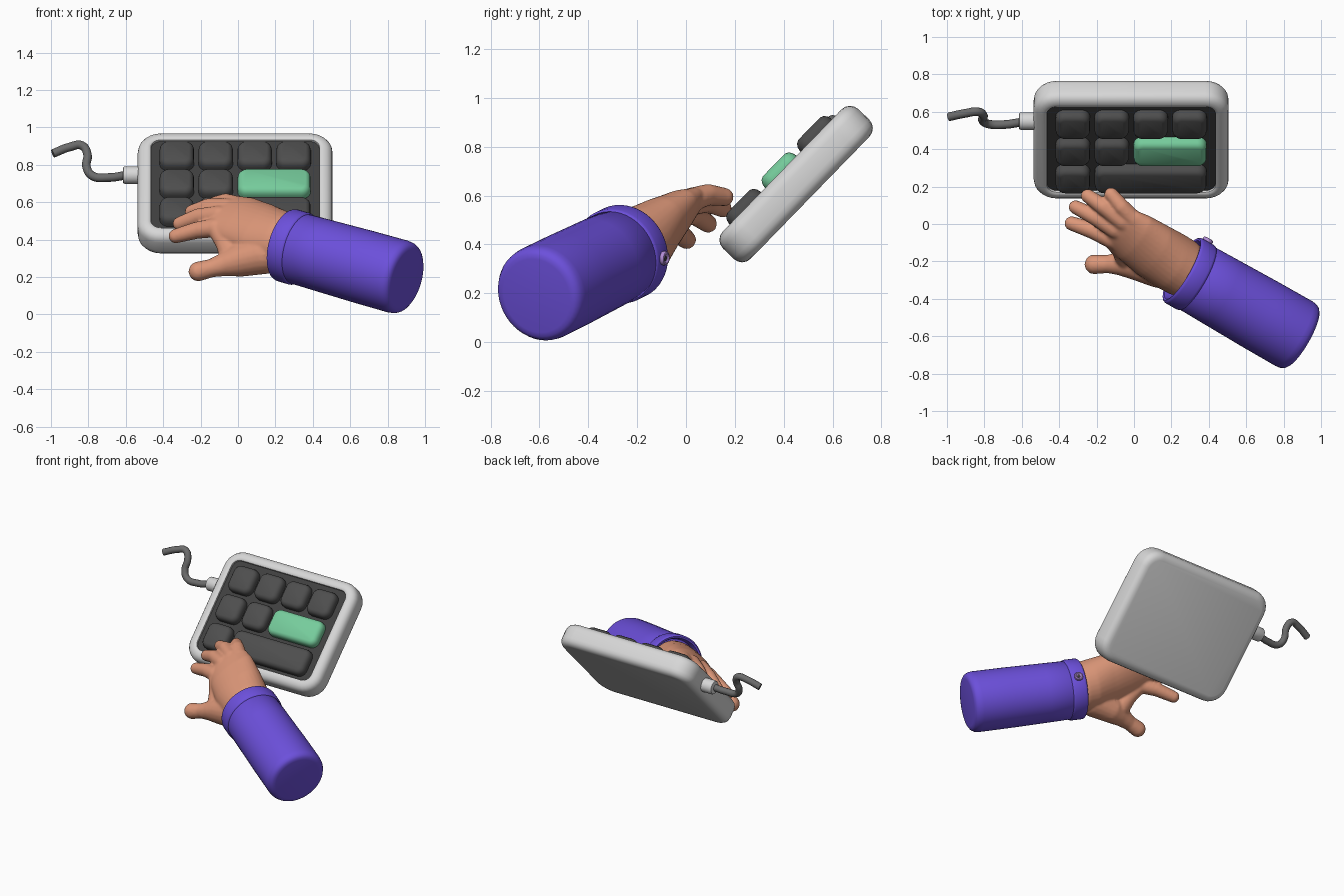
import bpy, bmesh, math
from mathutils import Vector, Matrix

if "Cube" in bpy.data.objects:
    bpy.data.objects.remove(bpy.data.objects["Cube"])

V = Vector


def mat(name, rgb):
    m = bpy.data.materials.new(name)
    m.diffuse_color = (*rgb, 1)
    m.use_nodes = True
    m.node_tree.nodes["Principled BSDF"].inputs["Base Color"].default_value = m.diffuse_color
    return m


WHITE = mat("case_grey", (0.68, 0.68, 0.68))
KEY = mat("key_charcoal", (0.075, 0.075, 0.075))
PANEL = mat("panel_dark", (0.05, 0.05, 0.05))
GREEN = mat("key_green", (0.18, 0.6, 0.33))
SKIN = mat("skin", (0.72, 0.31, 0.19))
PURPLE = mat("sleeve_purple", (0.15, 0.08, 0.71))
CABLE = mat("cable_grey", (0.15, 0.15, 0.15))
LILAC = mat("button_lilac", (0.45, 0.27, 0.68))


def finish(name, bm, material, matrix=None, angle=40):
    bmesh.ops.recalc_face_normals(bm, faces=bm.faces)
    me = bpy.data.meshes.new(name)
    bm.to_mesh(me)
    bm.free()
    if matrix:
        me.transform(matrix)
    for p in me.polygons:
        p.use_smooth = True
    me.set_sharp_from_angle(angle=math.radians(angle))
    me.materials.append(material)
    ob = bpy.data.objects.new(name, me)
    bpy.context.collection.objects.link(ob)
    return ob


def loft(bm, rings):
    """Skin closed rings of points and cap both ends."""
    vr = [[bm.verts.new(p) for p in ring] for ring in rings]
    n = len(vr[0])
    for a, b in zip(vr, vr[1:]):
        for i in range(n):
            bm.faces.new((a[i], a[(i + 1) % n], b[(i + 1) % n], b[i]))
    bm.faces.new(vr[0][::-1])
    bm.faces.new(vr[-1])


def round_rect(hx, hy, r, z, seg=6):
    pts = []
    for k, (sx, sy) in enumerate(((1, 1), (-1, 1), (-1, -1), (1, -1))):
        for i in range(seg + 1):
            a = (k + i / seg) * math.pi / 2
            pts.append(V((sx * (hx - r) + r * math.cos(a), sy * (hy - r) + r * math.sin(a), z)))
    return pts


def block(name, material, matrix, cx, cy, hx, hy, r, profile):
    """Rounded block; profile is (inset, height) pairs."""
    bm = bmesh.new()
    loft(bm, [round_rect(hx - d, hy - d, max(r - d, 0.01), z) for d, z in profile])
    return finish(name, bm, material, matrix @ Matrix.Translation((cx, cy, 0)))


def revolve(name, material, matrix, profile, seg=48):
    """Turned part; profile is (distance along z, radius) pairs."""
    bm = bmesh.new()
    loft(bm, [[V((r * math.cos(2 * math.pi * i / seg), r * math.sin(2 * math.pi * i / seg), t))
               for i in range(seg)] for t, r in profile])
    return finish(name, bm, material, matrix)


def aim(origin, direction):
    return Matrix.Translation(origin) @ V(direction).to_track_quat('Z', 'Y').to_matrix().to_4x4()


# Keypad case, tilted back, with a recessed tray
PAD = Matrix.Translation((-0.015, 0.451, 0.647)) @ Matrix.Rotation(math.radians(45.8), 4, 'X')
block("keypad_case", WHITE, PAD, 0, 0, 0.521, 0.398, 0.125,
      [(0.05, -0.08), (0.03, -0.076), (0.014, -0.065), (0.004, -0.05), (0, -0.03),
       (0, 0.03), (0.004, 0.05), (0.014, 0.065), (0.03, 0.076), (0.05, 0.08),
       (0.064, 0.079), (0.07, 0.074), (0.072, 0.045)])
block("keypad_tray", PANEL, PAD, 0, 0, 0.45, 0.327, 0.05, [(0, 0.044), (0, 0.062)])

# Keys
CAP = [(0, 0.05), (0, 0.084), (0.004, 0.1), (0.013, 0.113), (0.028, 0.12)]
cols = [-0.312, -0.104, 0.104, 0.312]
rows = [0.2, -0.008, -0.216]
keys = [(x, rows[0], 0.092, KEY) for x in cols]
keys += [(x, rows[1], 0.092, KEY) for x in cols[:2]]
keys += [(0.208, rows[1], 0.195, GREEN), (cols[0], rows[2], 0.092, KEY), (0.104, rows[2], 0.299, KEY)]
for i, (x, y, hx, m) in enumerate(keys):
    block("enter_key" if m is GREEN else f"key_{i + 1}", m, PAD, x, y, hx, 0.092, 0.05, CAP)

# Cable collar and cable
revolve("cable_collar", WHITE, aim((-0.515, 0.55, 0.745), (-1, 0, 0)),
        [(0, 0.047), (0.09, 0.047), (0.098, 0.043), (0.1, 0.036)], 24)
cu = bpy.data.curves.new("cable", 'CURVE')
cu.dimensions = '3D'
cu.bevel_depth = 0.023
cu.bevel_resolution = 4
cu.resolution_u = 8
cu.use_fill_caps = True
path = [(-0.6, 0.545, 0.744), (-0.69, 0.532, 0.732), (-0.78, 0.535, 0.742), (-0.81, 0.555, 0.79),
        (-0.805, 0.58, 0.855), (-0.835, 0.6, 0.903), (-0.9, 0.592, 0.895), (-0.99, 0.573, 0.86)]
sp = cu.splines.new('BEZIER')
sp.bezier_points.add(len(path) - 1)
for bp, co in zip(sp.bezier_points, path):
    bp.co = co
    bp.handle_left_type = bp.handle_right_type = 'AUTO'
cu.materials.append(CABLE)
bpy.context.collection.objects.link(bpy.data.objects.new("cable", cu))

# Sleeve, cuff and cuff button
CUFF = V((0.255, -0.243, 0.372))
AXIS = V((0.843, -0.482, -0.238)).normalized()
ARM = aim(CUFF, AXIS)
revolve("sleeve", PURPLE, ARM, [(0.05, 0.17), (0.08, 0.191), (0.25, 0.194), (0.5, 0.198), (0.71, 0.199),
                                (0.735, 0.196), (0.753, 0.187), (0.763, 0.173), (0.766, 0.155)])
revolve("cuff", PURPLE, ARM, [(0.1, 0.175), (0.1, 0.19), (0.095, 0.196), (0.085, 0.199), (0.015, 0.199),
                              (0.005, 0.196), (0, 0.189), (0.003, 0.178), (0.02, 0.171), (0.05, 0.165)])
out = V((0.47, 0.88, -0.08))
out = (out - AXIS * out.dot(AXIS)).normalized()
BUTTON = aim(CUFF + AXIS * 0.05 + out * 0.19, out)
revolve("cuff_button", LILAC, BUTTON,
        [(0, 0.026), (0.014, 0.03), (0.024, 0.027), (0.026, 0.02), (0.02, 0.013), (0.017, 0.008)], 20)
revolve("button_hole", PANEL, BUTTON, [(0.012, 0.01), (0.021, 0.01)], 12)

# Hand: palm sections blended with finger chains
ACROSS = V((0.53, 0.577, 0.62)).normalized()
NORMAL = V((-0.01, -0.69, 0.72)).normalized()
palm = [((0.32, -0.27, 0.352), 0.14, 0.14), ((0.26, -0.235, 0.375), 0.162, 0.155),
        ((0.2, -0.2, 0.4), 0.169, 0.15), ((0.1, -0.14, 0.45), 0.176, 0.12),
        ((0.0, -0.07, 0.502), 0.168, 0.088), ((-0.06, -0.025, 0.53), 0.148, 0.063),
        ((-0.1, 0.0, 0.545), 0.115, 0.045)]
hb = bmesh.new()
loft(hb, [[V(c) + ACROSS * (a * math.cos(k * math.pi / 16)) + NORMAL * (n * math.sin(k * math.pi / 16))
           for k in range(32)] for c, a, n in palm])


def chain(points):
    """Closely spaced spheres along a path of (x, y, z, radius)."""
    for p, q in zip(points, points[1:]):
        p, q = V(p), V(q)
        steps = max(2, int((q - p).length / 0.012))
        for i in range(steps + 1):
            w = p.lerp(q, i / steps)
            bmesh.ops.create_uvsphere(hb, u_segments=16, v_segments=10, radius=w[3],
                                      matrix=Matrix.Translation(w.xyz))


chain([(0.1, -0.06, 0.52, 0.05), (0.0, 0.02, 0.582, 0.05),
       (-0.065, 0.09, 0.604, 0.044), (-0.122, 0.158, 0.594, 0.038)])   # little finger
chain([(0.06, -0.07, 0.53, 0.05), (-0.06, 0.015, 0.57, 0.052),
       (-0.16, 0.09, 0.576, 0.045), (-0.247, 0.15, 0.548, 0.038)])   # ring finger
chain([(0.04, -0.1, 0.49, 0.05), (-0.1, -0.027, 0.53, 0.052),
       (-0.21, 0.038, 0.523, 0.045), (-0.312, 0.09, 0.485, 0.038)])  # middle finger
chain([(0.02, -0.14, 0.44, 0.05), (-0.12, -0.08, 0.464, 0.052),
       (-0.22, -0.035, 0.45, 0.046), (-0.333, 0.003, 0.419, 0.039)])  # index finger
chain([(0.14, -0.24, 0.32, 0.105), (0.02, -0.213, 0.292, 0.09), (-0.07, -0.212, 0.268, 0.064),
       (-0.14, -0.214, 0.248, 0.049), (-0.212, -0.216, 0.23, 0.053)])  # thumb
chain([(-0.11, -0.09, 0.45, 0.05), (-0.065, -0.14, 0.38, 0.055),
       (-0.03, -0.185, 0.31, 0.07)])  # web between thumb and index finger
hand = finish("hand", hb, SKIN, angle=180)
rm = hand.modifiers.new("blend", 'REMESH')
rm.mode = 'VOXEL'
rm.voxel_size = 0.008
rm.use_smooth_shade = True
sm = hand.modifiers.new("soften", 'SMOOTH')
sm.factor = 0.5
sm.iterations = 6
